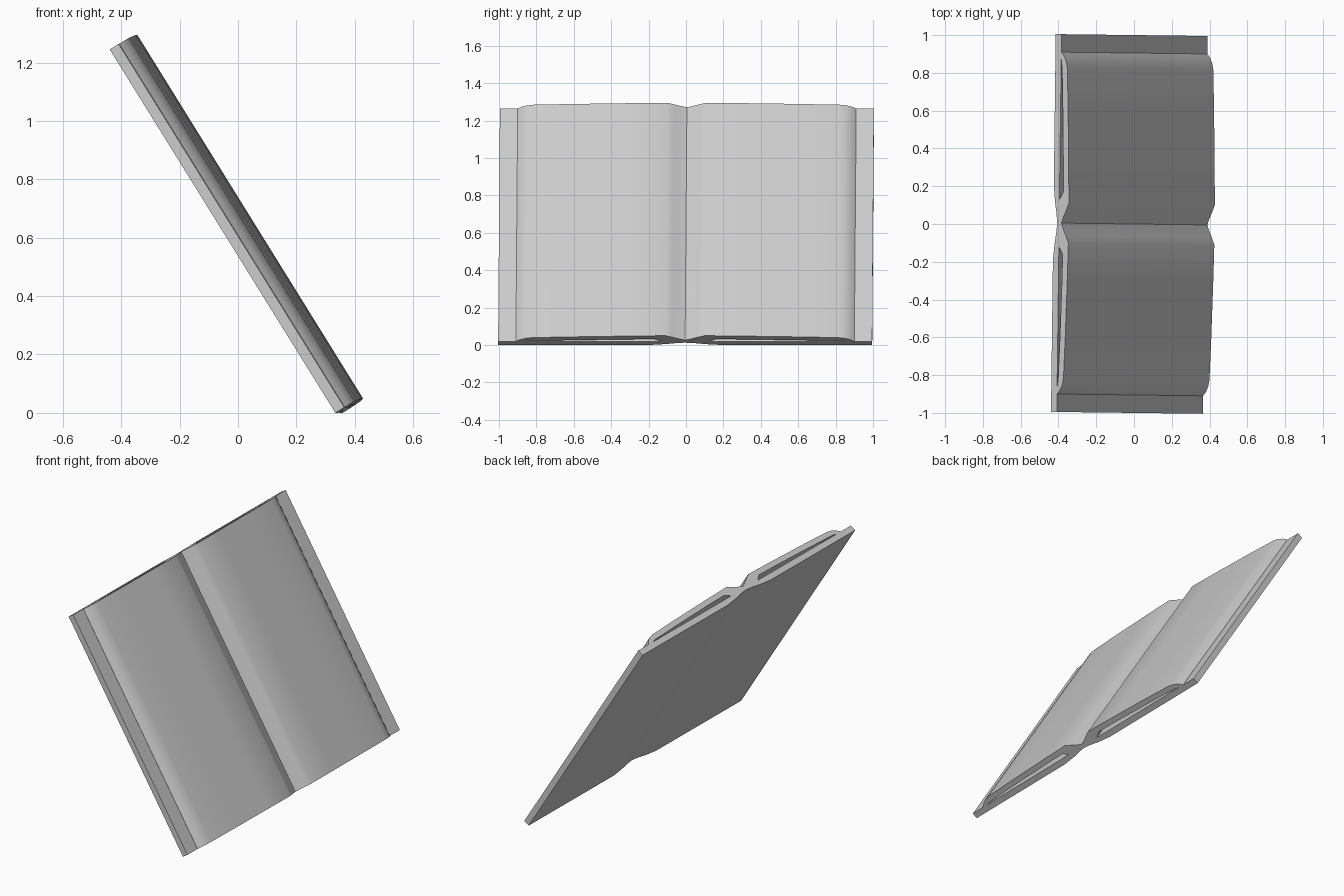
import bpy, bmesh, math
from mathutils import Vector, Matrix

if "Cube" in bpy.data.objects:
    bpy.data.objects.remove(bpy.data.objects["Cube"])

# Leaning frame: width along y, thickness along N, height along U
U = Vector((-0.773, 0, 1.245))
N = Vector((1.245, 0, 0.773)).normalized()
BASE = Vector((0.346, 0, 0))
TURN = Matrix.Rotation(-0.0125, 3, 'Z')


def mirrored(half):
    """Full left-to-right row from points listed from the centre outward."""
    return [(-y, t) for y, t in reversed(half) if y > 0] + half


def extrude_profile(name, front, back):
    ring = mirrored(front) + list(reversed(mirrored(back)))
    bm = bmesh.new()
    rows = []
    for k in (0, 1):
        rows.append([bm.verts.new(TURN @ (BASE + Vector((0, y, 0)) + N * t + U * k))
                     for y, t in ring])
    n = len(ring)
    for i in range(n):
        j = (i + 1) % n
        bm.faces.new((rows[0][i], rows[0][j], rows[1][j], rows[1][i]))
    bm.faces.new(rows[0])
    bm.faces.new(rows[1])
    bmesh.ops.recalc_face_normals(bm, faces=bm.faces)
    bmesh.ops.triangulate(bm, faces=[f for f in bm.faces if len(f.verts) > 4])
    me = bpy.data.meshes.new(name)
    bm.to_mesh(me)
    bm.free()
    ob = bpy.data.objects.new(name, me)
    bpy.context.collection.objects.link(ob)
    bpy.context.view_layer.objects.active = ob
    ob.select_set(True)
    bpy.ops.object.shade_smooth_by_angle(angle=math.radians(30))
    ob.select_set(False)
    return ob


# Cover board, spine curving toward the reader at the centre
extrude_profile(
    "cover",
    front=[(0, 0.042), (0.12, 0.037), (0.2, 0.036), (1.0, 0.036)],
    back=[(0, 0.024), (0.05, 0.019), (0.11, 0.009), (0.2, 0.0), (1.0, 0.0)])

# Page spread, arched over the cover so a slot stays open on each side
extrude_profile(
    "pages",
    front=[(0, 0.050), (0.03, 0.061), (0.07, 0.08), (0.105, 0.095), (0.3, 0.091),
           (0.6, 0.083), (0.82, 0.075), (0.855, 0.068), (0.885, 0.054), (0.905, 0.037)],
    back=[(0, 0.038), (0.125, 0.036), (0.165, 0.06), (0.3, 0.058), (0.6, 0.05),
          (0.83, 0.042), (0.87, 0.036), (0.905, 0.0355)])
